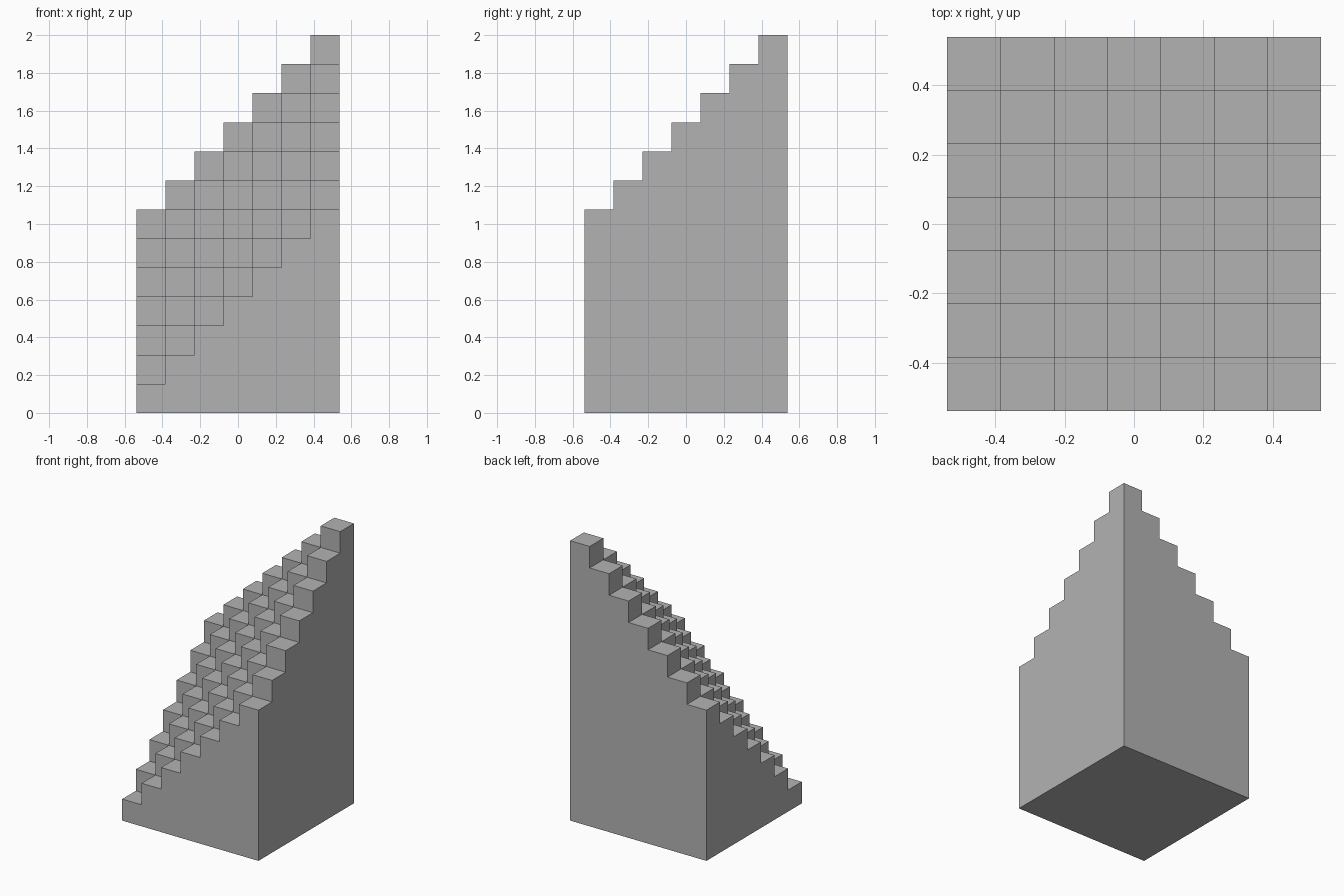
import bpy
import bmesh
from math import radians
from mathutils import Vector

if "Cube" in bpy.data.objects:
    bpy.data.objects.remove(bpy.data.objects["Cube"], do_unlink=True)

N = 7                      # columns along each side
STEP = 2 / (2 * N - 1)     # tallest column has 2N-1 steps


def solid(i, j, k):
    """True where the corner staircase fills the grid cell."""
    return 0 <= i < N and 0 <= j < N and 0 <= k <= i + j


# Exposed cell sides only, so the staircase is one closed shell
bm = bmesh.new()
for i in range(N):
    for j in range(N):
        for k in range(i + j + 1):
            centre = Vector((i + 0.5 - N / 2, j + 0.5 - N / 2, k + 0.5))
            for axis in range(3):
                for sign in (-1, 1):
                    near = [i, j, k]
                    near[axis] += sign
                    if solid(*near):
                        continue
                    n, u, v = Vector(), Vector(), Vector()
                    n[axis] = sign / 2
                    u[(axis + 1) % 3] = sign / 2
                    v[(axis + 2) % 3] = 0.5
                    corners = (-u - v, u - v, u + v, v - u)
                    bm.faces.new([bm.verts.new((centre + n + c) * STEP)
                                  for c in corners])

# Weld, then merge coplanar squares into whole treads, risers and walls
bmesh.ops.remove_doubles(bm, verts=bm.verts, dist=STEP / 100)
bmesh.ops.dissolve_limit(bm, angle_limit=radians(1),
                         verts=bm.verts, edges=bm.edges)
bmesh.ops.recalc_face_normals(bm, faces=bm.faces)

mesh = bpy.data.meshes.new("corner_staircase")
bm.to_mesh(mesh)
bm.free()
stairs = bpy.data.objects.new("corner_staircase", mesh)
bpy.context.collection.objects.link(stairs)

# Plain grey
grey = bpy.data.materials.new("plain grey")
grey.use_nodes = True
colour = (0.45, 0.45, 0.45, 1)
grey.diffuse_color = colour
grey.node_tree.nodes["Principled BSDF"].inputs["Base Color"].default_value = colour
mesh.materials.append(grey)
